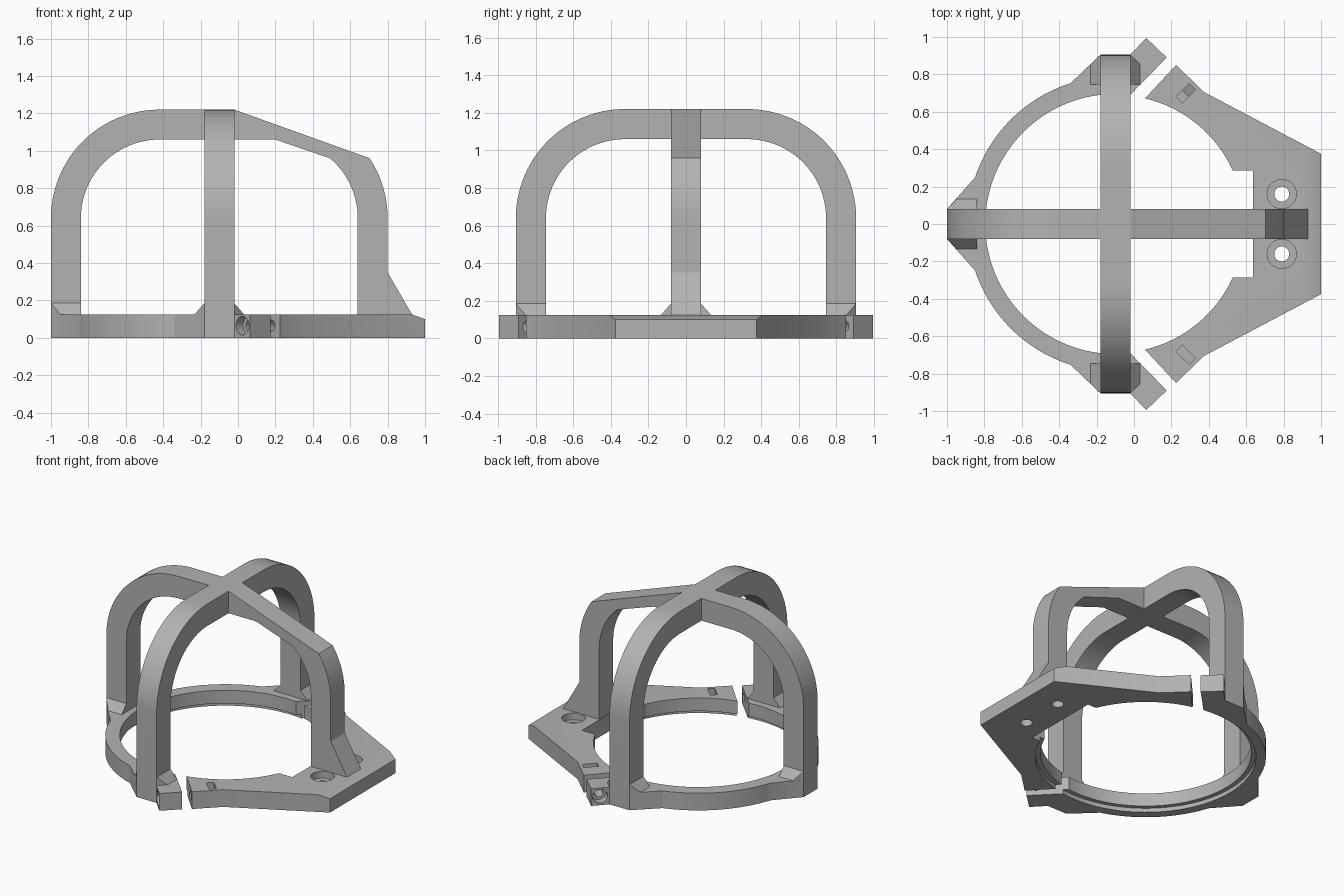
import bpy, bmesh, math
from mathutils import Vector, Matrix

cube = bpy.data.objects.get("Cube")
if cube:
    bpy.data.objects.remove(cube)

grey = bpy.data.materials.new("light grey")
grey.use_nodes = True
COLOUR = (0.45, 0.45, 0.45, 1)
grey.diffuse_color = COLOUR
grey.node_tree.nodes["Principled BSDF"].inputs["Base Color"].default_value = COLOUR

CX = -0.1        # centre of the collar
PLATE = 0.125    # collar and plate thickness
HALF = 0.08      # half width of an arch


def finish(name, bm):
    bmesh.ops.recalc_face_normals(bm, faces=bm.faces)
    mesh = bpy.data.meshes.new(name)
    bm.to_mesh(mesh)
    bm.free()
    mesh.materials.append(grey)
    obj = bpy.data.objects.new(name, mesh)
    bpy.context.collection.objects.link(obj)
    return obj


def prism(name, outline, axis, lo, hi):
    """Extrude a 2D outline along an axis."""
    place = {"x": lambda a, b, t: (t, a, b),
             "y": lambda a, b, t: (a, t, b),
             "z": lambda a, b, t: (a, b, t)}[axis]
    bm = bmesh.new()
    face = bm.faces.new([bm.verts.new(place(a, b, lo)) for a, b in outline])
    new = bmesh.ops.extrude_face_region(bm, geom=[face])["geom"]
    shift = Vector(place(0, 0, hi - lo))
    bmesh.ops.translate(bm, vec=shift, verts=[v for v in new if isinstance(v, bmesh.types.BMVert)])
    return finish(name, bm)


def rod(name, start, end, radius, sides=40):
    start, end = Vector(start), Vector(end)
    run = end - start
    turn = run.to_track_quat("Z", "Y").to_matrix().to_4x4()
    bm = bmesh.new()
    bmesh.ops.create_cone(bm, cap_ends=True, segments=sides, radius1=radius, radius2=radius,
                          depth=run.length, matrix=Matrix.Translation((start + end) / 2) @ turn)
    return finish(name, bm)


def hull(name, points):
    bm = bmesh.new()
    for p in points:
        bm.verts.new(p)
    bmesh.ops.convex_hull(bm, input=bm.verts)
    bmesh.ops.dissolve_limit(bm, angle_limit=0.01, verts=bm.verts, edges=bm.edges)
    return finish(name, bm)


def combine(target, tool, operation):
    mod = target.modifiers.new("combine", "BOOLEAN")
    mod.operation, mod.object, mod.solver = operation, tool, "EXACT"
    bpy.context.view_layer.objects.active = target
    bpy.ops.object.modifier_apply(modifier=mod.name)
    bpy.data.objects.remove(tool)


def arc(cx, cy, r, a0, a1, n=24):
    steps = [math.radians(a0 + (a1 - a0) * i / n) for i in range(n + 1)]
    return [(cx + r * math.cos(a), cy + r * math.sin(a)) for a in steps]


def flip(points):
    return [(a, -b) for a, b in reversed(points)]


# Rear collar: open ring with three pads and two clamp lugs
half = [(0.175, 0.89), (0.065, 0.995), (-0.02, 0.905), (-0.18, 0.905)]
half += arc(CX, 0, 0.79, 107.6, 161.6) + [(-1, HALF)]
collar = prism("rear_collar", half + flip(half) + arc(CX, 0, 0.695, 276.6, 83.4, 80), "z", 0, PLATE)

# Front plate with a bevelled nose and a notch
half = [(1, 0.375), (0.375, 0.705), (0.225, 0.85)]
half += arc(CX, 0, 0.69, 76.7, 24.4) + [(0.635, 0.285)]
plate = prism("front_plate", half + flip(half), "z", 0, PLATE)
nose = [(0.93, PLATE), (1.0, 0.1), (1.07, 0.075), (1.07, 0.2), (0.93, 0.2)]
combine(plate, prism("nose_cutter", nose, "y", -1, 1), "DIFFERENCE")

# Shallow seat around the underside of the opening
for part in (collar, plate):
    combine(part, rod("seat_cutter", (CX, 0, -0.1), (CX, 0, 0.03), 0.725, 128), "DIFFERENCE")

# Clamp bolts, nut pockets and plate screw holes
MID = 0.065
for s in (1, -1):
    def at(d):
        return Vector((0.0225 + d, s * (0.9525 - d), MID))
    for part in (collar, plate):
        combine(part, rod("bolt_cutter", at(-0.1), at(0.3), 0.03), "DIFFERENCE")
    combine(collar, rod("head_cutter", at(-0.1), at(0.04), 0.05), "DIFFERENCE")
    pocket = (at(0.237), at(0.271))
    combine(plate, rod("nut_cutter", *pocket, 0.0577, 6), "DIFFERENCE")
    across = Vector((1, s, 0)).normalized() * 0.05
    corners = [pocket[0] - across, pocket[0] + across, pocket[1] + across, pocket[1] - across]
    combine(plate, prism("slot_cutter", [c.xy for c in corners], "z", MID, 0.2), "DIFFERENCE")
    x, y = 0.79, s * 0.16
    combine(plate, rod("screw_cutter", (x, y, -0.1), (x, y, 0.3), 0.04), "DIFFERENCE")
    combine(plate, rod("counterbore_cutter", (x, y, 0.075), (x, y, 0.3), 0.078), "DIFFERENCE")

# Side to side arch
FOOT, SPRING, OUT, IN = 0.12, 0.64, 0.58, 0.42
side = 0.325
outer = [(-0.905, FOOT)] + arc(-side, SPRING, OUT, 180, 90) + arc(side, SPRING, OUT, 90, 0) + [(0.905, FOOT)]
inner = [(0.745, FOOT)] + arc(side, SPRING, IN, 0, 90) + arc(-side, SPRING, IN, 90, 180) + [(-0.745, FOOT)]
frame = prism("crossed_arches", outer + inner, "x", CX - HALF, CX + HALF)

# Rear to front arch with a sloping brow and flared front foot
outer = [(-1, FOOT)] + arc(-0.42, SPRING, OUT, 180, 90) + [(-0.02, 1.22)]
outer += arc(0.22, SPRING, OUT, 33.5, 0, 12) + [(0.8, 0.35), (0.93, PLATE), (0.93, FOOT)]
inner = [(0.64, FOOT)] + arc(0.22, SPRING, IN, 0, 49.5, 16) + [(0.2, 1.06)]
inner += arc(-0.42, SPRING, IN, 90, 180) + [(-0.84, FOOT)]
combine(frame, prism("long_arch", outer + inner, "y", -HALF, HALF), "UNION")

# Sloped gussets at the three collar feet
feet = [(1.0, lambda u, v: (-u, v)),
        (0.905, lambda u, v: (CX + v, u)),
        (0.905, lambda u, v: (CX + v, -u))]
for reach, place in feet:
    points = []
    for s in (1, -1):
        for u, v, z in ((0, HALF, 0.185), (0.16, HALF, 0.185), (0, HALF, FOOT),
                        (0.055, 0.137, FOOT), (0.16, 0.137, FOOT)):
            points.append((*place(reach - u, s * v), z))
    combine(frame, hull("gusset", points), "UNION")

# Smooth curves, crisp edges
bpy.ops.object.select_all(action="DESELECT")
for part in (collar, plate, frame):
    part.select_set(True)
bpy.context.view_layer.objects.active = frame
bpy.ops.object.shade_smooth_by_angle(angle=math.radians(25))
